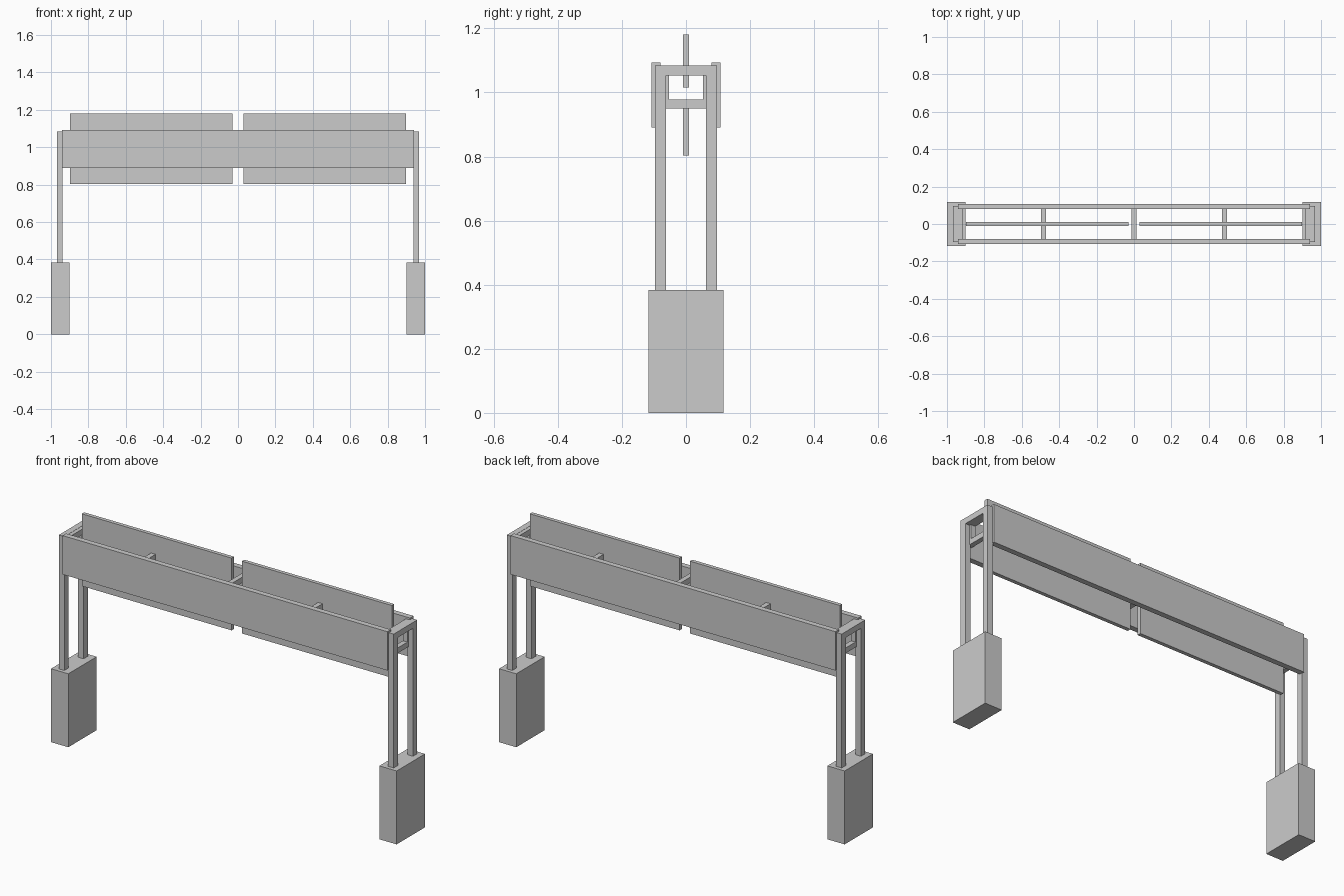
import bpy, bmesh
from mathutils import Matrix, Vector

if "Cube" in bpy.data.objects:
    bpy.data.objects.remove(bpy.data.objects["Cube"])


def build(name, boxes):
    """One object from axis-aligned boxes given as (x0, x1, y0, y1, z0, z1)."""
    bm = bmesh.new()
    for x0, x1, y0, y1, z0, z1 in boxes:
        mid = Vector((x0 + x1, y0 + y1, z0 + z1)) / 2
        size = Matrix.Diagonal((x1 - x0, y1 - y0, z1 - z0, 1))
        bmesh.ops.create_cube(bm, size=1, matrix=Matrix.Translation(mid) @ size)
    mesh = bpy.data.meshes.new(name)
    bm.to_mesh(mesh)
    bm.free()
    obj = bpy.data.objects.new(name, mesh)
    bpy.context.collection.objects.link(obj)
    return obj


def span(c, half):
    return c - half, c + half


for side, label in ((-1, "left"), (1, "right")):
    # heavy foot block
    build(label + "_foot", [(*span(side * 0.95, 0.05), -0.117, 0.117, 0, 0.384)])

    # pair of posts joined by a top bar
    px = span(side * 0.953, 0.016)
    build(label + "_post_frame", [
        (*px, -0.097, -0.0625, 0.384, 1.084),
        (*px, 0.0625, 0.097, 0.384, 1.084),
        (*px, -0.0625, 0.0625, 1.053, 1.084)])

    # centre panels, upper and lower
    cx = span(side * 0.4635, 0.4335)
    build(label + "_upper_panel", [(*cx, -0.01, 0.01, 1.015, 1.181)])
    build(label + "_lower_panel", [(*cx, -0.01, 0.01, 0.803, 0.968)])

# long outer boards
for side, label in ((-1, "front"), (1, "back")):
    build(label + "_board", [(-0.94, 0.94, *span(side * 0.0935, 0.0145), 0.89, 1.093)])

# inner square spacer frames
for i, x in enumerate((-0.93, -0.483, 0, 0.483, 0.93)):
    fx = span(x, 0.013)
    build(f"spacer_frame_{i + 1}", [
        (*fx, -0.079, 0.079, 1.053, 1.083),
        (*fx, -0.079, 0.079, 0.95, 0.978),
        (*fx, -0.079, -0.053, 0.978, 1.053),
        (*fx, 0.053, 0.079, 0.978, 1.053)])
